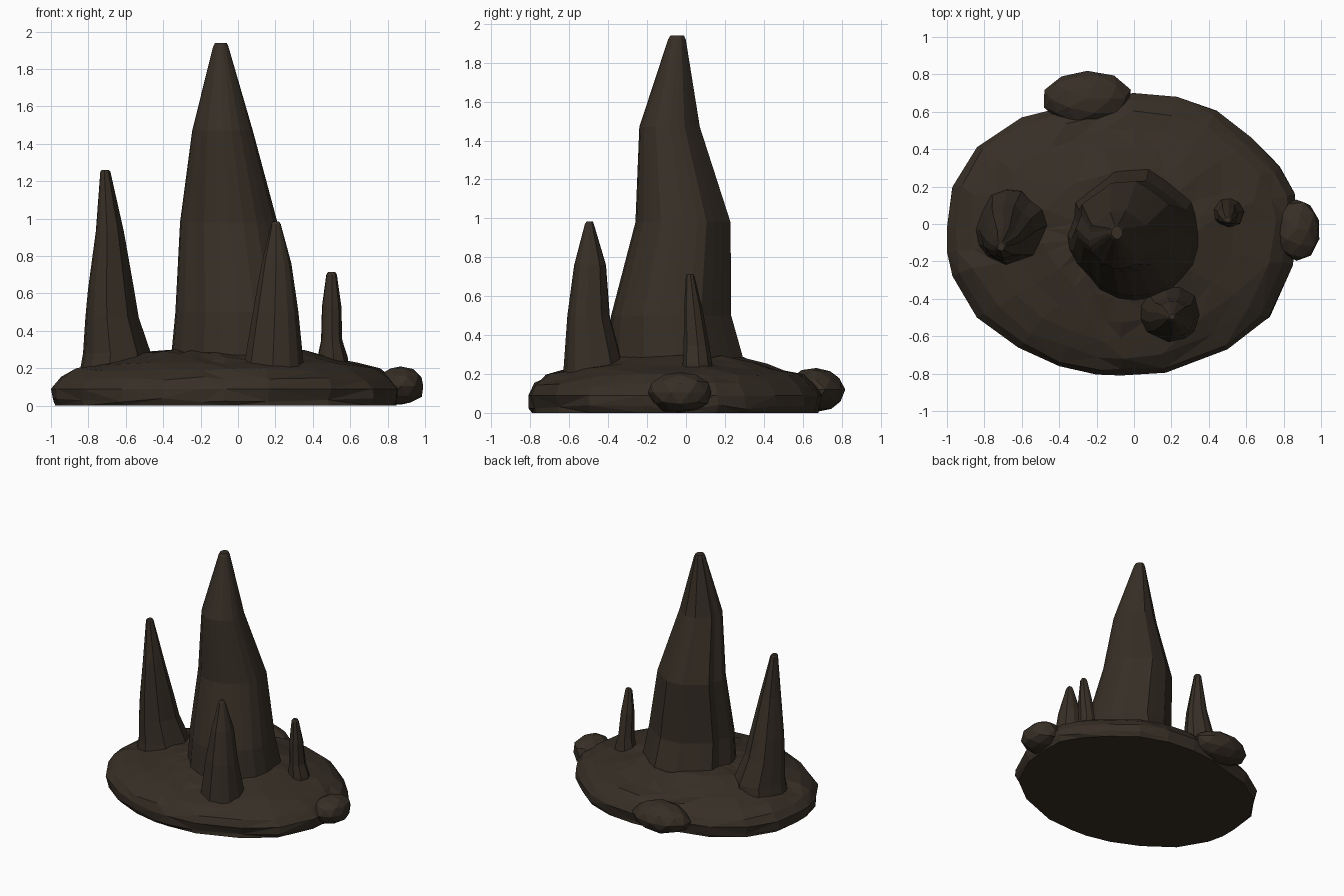
import bpy, bmesh, math, random
from mathutils import Vector

if "Cube" in bpy.data.objects:
    bpy.data.objects.remove(bpy.data.objects["Cube"])

random.seed(4)
rock = bpy.data.materials.new("dark_brown_rock")
rock.diffuse_color = (0.038, 0.028, 0.019, 1)
rock.use_nodes = True
rock.node_tree.nodes["Principled BSDF"].inputs["Base Color"].default_value = rock.diffuse_color


def finish(bm, name):
    bmesh.ops.recalc_face_normals(bm, faces=bm.faces)
    me = bpy.data.meshes.new(name)
    bm.to_mesh(me)
    bm.free()
    me.materials.append(rock)
    ob = bpy.data.objects.new(name, me)
    bpy.context.collection.objects.link(ob)
    return ob


def loft(name, rings, triangulate=False):
    """Skin closed rings of points, capped at both ends."""
    bm = bmesh.new()
    rows = [[bm.verts.new(p) for p in r] for r in rings]
    n = len(rows[0])
    for a, b in zip(rows, rows[1:]):
        for i in range(n):
            j = (i + 1) % n
            bm.faces.new((a[i], a[j], b[j], b[i]))
    bm.faces.new(rows[0][::-1])
    bm.faces.new(rows[-1])
    if triangulate:
        bmesh.ops.triangulate(bm, faces=[f for f in bm.faces if len(f.verts) == 4])
    return finish(bm, name)


def spike(name, sides, levels, flute):
    """levels: (z, x min, x max, y min, y max); flutes run up the whole spike."""
    angles = [2 * math.pi * (i + random.uniform(-.22, .22)) / sides for i in range(sides)]
    groove = [1 - random.choice((0, 0, .25, .5, 1)) * flute for _ in angles]
    rings = []
    for z, x0, x1, y0, y1 in levels:
        rings.append([((x0 + x1) / 2 + (x1 - x0) / 2 * g * math.cos(a),
                       (y0 + y1) / 2 + (y1 - y0) / 2 * g * math.sin(a), z)
                      for a, g in zip(angles, groove)])
    return loft(name, rings)


def boulder(name, centre, size):
    bm = bmesh.new()
    bmesh.ops.create_icosphere(bm, subdivisions=2, radius=1)
    for v in bm.verts:
        v.co *= random.uniform(.94, 1.03)
        v.co = Vector([c + s * k for c, s, k in zip(centre, size, v.co)])
        v.co.z = max(v.co.z, 0.005)
    return finish(bm, name)


# Lumpy mound: outline scaled inward up a dome profile
outline = [(.87, .02), (.86, .16), (.78, .30), (.63, .46), (.45, .60), (.23, .68), (0, .70),
           (-.2, .68), (-.4, .62), (-.6, .57), (-.84, .41), (-.97, .2), (-1, -.02), (-1, -.15),
           (-.97, -.28), (-.84, -.5), (-.62, -.66), (-.4, -.76), (-.2, -.805), (-.07, -.81),
           (.17, -.795), (.5, -.67), (.72, -.5), (.85, -.22)]
profile = [(0, .975), (.03, .99), (.09, 1), (.145, .955), (.19, .87), (.22, .75),
           (.25, .62), (.285, .45), (.30, .25), (.305, .08)]
cx, cy = -.05, -.05
rings = []
for z, s in profile:
    jit = 0 if z < .01 or z == .09 else .014
    rings.append([(cx + (x - cx) * s + random.uniform(-jit, jit),
                   cy + (y - cy) * s + random.uniform(-jit, jit),
                   z + random.uniform(-jit, jit) * .8) for x, y in outline])
loft("rock_mound", rings, True)

# Boulders at the rim
boulder("right_boulder", (.87, -.03, .105), (.13, .17, .11))
boulder("back_boulder", (-.25, .67, .12), (.24, .15, .115))

# Spires
spike("main_spire", 24, [(.15, -.37, .37, -.42, .32), (.29, -.355, .355, -.405, .30),
                         (.5, -.335, .325, -.385, .24), (.98, -.31, .22, -.26, .235),
                         (1.47, -.245, .085, -.24, .075), (1.92, -.133, -.05, -.092, 0),
                         (1.94, -.122, -.06, -.08, -.01)], .07)
spike("left_spire", 14, [(.12, -.87, -.44, -.24, .20), (.28, -.84, -.465, -.22, .18),
                         (.47, -.825, -.53, -.21, .11), (.62, -.81, -.555, -.205, .07),
                         (.93, -.765, -.61, -.19, -.02), (1.25, -.738, -.682, -.15, -.09),
                         (1.26, -.73, -.69, -.145, -.097)], .12)
spike("front_spire", 11, [(.12, .0, .37, -.64, -.30), (.22, .02, .36, -.63, -.315),
                          (.5, .07, .33, -.61, -.39), (.76, .12, .29, -.575, -.41),
                          (.97, .175, .23, -.52, -.473), (.985, .185, .22, -.51, -.48)], .1)
spike("small_spire", 9, [(.18, .41, .60, -.025, .155), (.26, .42, .59, -.02, .14),
                         (.35, .44, .56, -.015, .125), (.53, .445, .555, -.012, .09),
                         (.70, .47, .53, -.002, .046), (.715, .48, .52, .008, .038)], .08)
